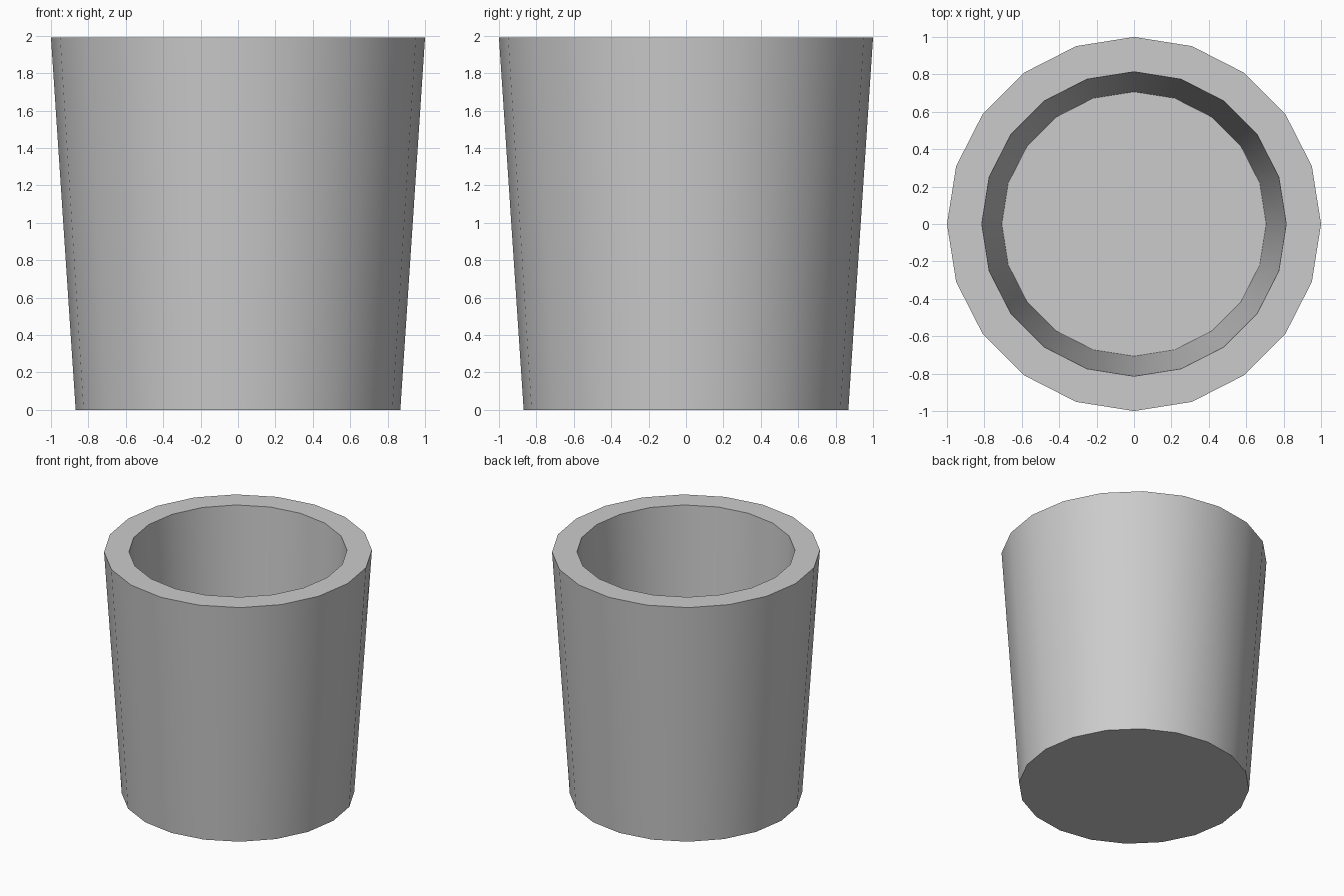
import bpy, bmesh
from math import cos, sin, pi, radians

if "Cube" in bpy.data.objects:
    bpy.data.objects.remove(bpy.data.objects["Cube"])

SIDES = 20
# radius, height: outer base, outer rim, inner rim, inner floor
PROFILE = [(0.868, 0.0), (1.0, 1.99), (0.814, 1.99), (0.707, 0.15)]

bm = bmesh.new()
rings = [[bm.verts.new((r * cos(2 * pi * i / SIDES), r * sin(2 * pi * i / SIDES), z))
          for i in range(SIDES)] for r, z in PROFILE]

# outer wall, rim and inner wall
for a, b in zip(rings, rings[1:]):
    for i in range(SIDES):
        j = (i + 1) % SIDES
        bm.faces.new((a[i], a[j], b[j], b[i]))

# underside and inside floor
bm.faces.new(rings[0][::-1])
bm.faces.new(rings[-1])
bmesh.ops.recalc_face_normals(bm, faces=bm.faces[:])

mesh = bpy.data.meshes.new("cup")
bm.to_mesh(mesh)
bm.free()
cup = bpy.data.objects.new("cup", mesh)
bpy.context.collection.objects.link(cup)

# smooth walls with crisp rim and base edges
bpy.context.view_layer.objects.active = cup
cup.select_set(True)
bpy.ops.object.shade_smooth_by_angle(angle=radians(30))
